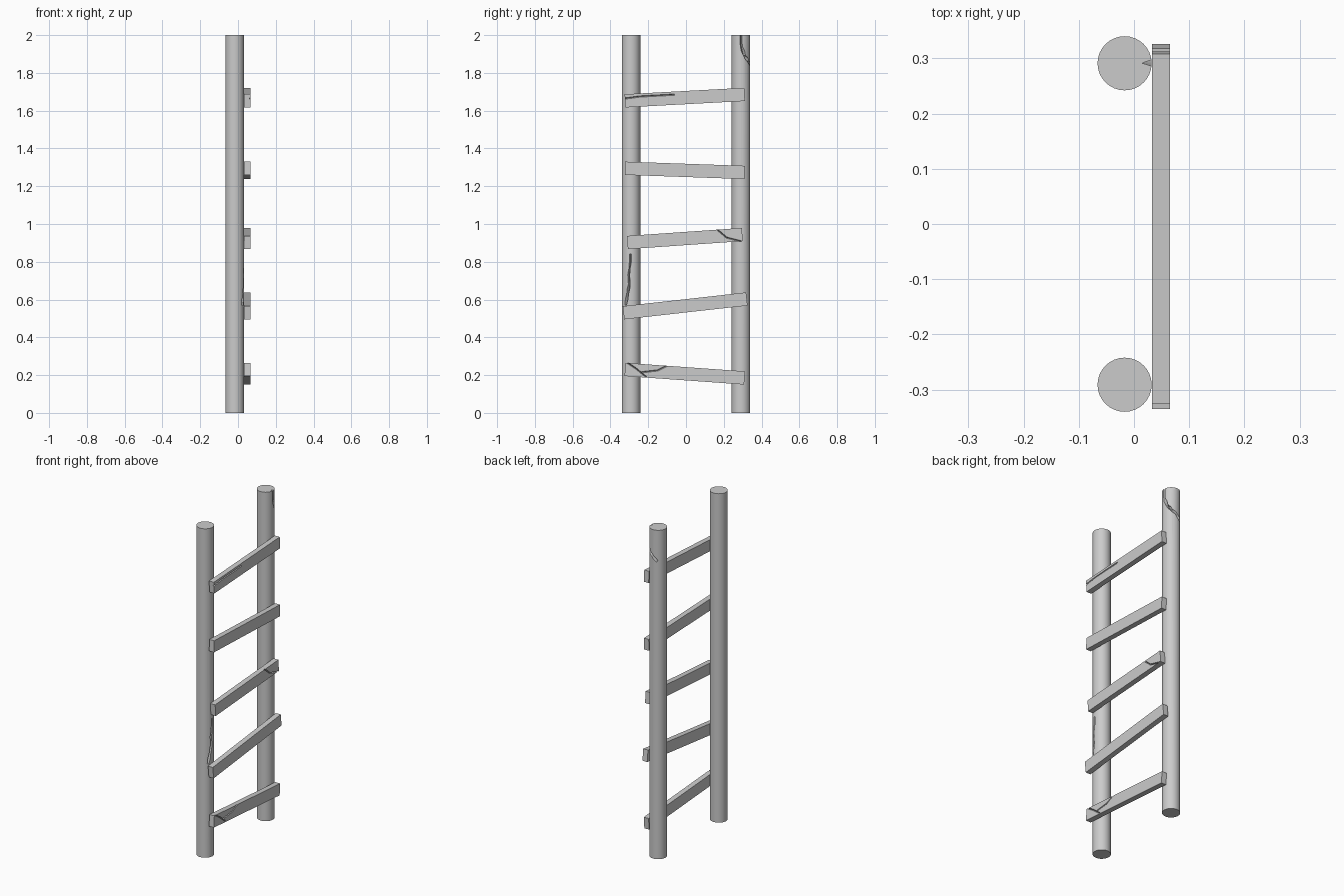
import bpy, bmesh, math
from mathutils import Vector, Matrix

cube = bpy.data.objects.get("Cube")
if cube:
    bpy.data.objects.remove(cube, do_unlink=True)

POLE_X, POLE_Y, POLE_R = -0.017, 0.291, 0.049
RUNG_BACK, RUNG_FACE, RUNG_H = 0.033, 0.065, 0.07

grey = bpy.data.materials.new("weathered_grey")
grey.use_nodes = True
grey.diffuse_color = (0.6, 0.6, 0.6, 1)
grey.node_tree.nodes["Principled BSDF"].inputs["Base Color"].default_value = (0.6, 0.6, 0.6, 1)


def make_object(name, bm):
    bmesh.ops.recalc_face_normals(bm, faces=bm.faces)
    mesh = bpy.data.meshes.new(name)
    bm.to_mesh(mesh)
    bm.free()
    mesh.materials.append(grey)
    obj = bpy.data.objects.new(name, mesh)
    bpy.context.collection.objects.link(obj)
    return obj


def carve_crack(target, path, width, depth):
    """Cut a V groove along (surface point, outward normal) pairs."""
    bm = bmesh.new()
    rings = []
    for i, (p, n) in enumerate(path):
        along = path[min(i + 1, len(path) - 1)][0] - path[max(i - 1, 0)][0]
        side = n.cross(along).normalized() * width
        rings.append([bm.verts.new(c) for c in
                      (p - n * depth, p + n * depth + side, p + n * depth - side)])
    for a, b in zip(rings, rings[1:]):
        for k in range(3):
            m = (k + 1) % 3
            bm.faces.new((a[k], a[m], b[m], b[k]))
    bm.faces.new(rings[0])
    bm.faces.new(rings[-1])
    bmesh.ops.triangulate(bm, faces=bm.faces)
    cutter = make_object(target.name + "_crack_cutter", bm)
    cutter.hide_render = True
    cutter.hide_set(True)
    mod = target.modifiers.new("crack", "BOOLEAN")
    mod.operation = "DIFFERENCE"
    mod.solver = "EXACT"
    mod.object = cutter
    bpy.context.view_layer.objects.active = target
    bpy.ops.object.modifier_apply(modifier=mod.name)
    bpy.data.objects.remove(cutter, do_unlink=True)


def make_pole(name, y, crack):
    bm = bmesh.new()
    bmesh.ops.create_cone(bm, cap_ends=True, segments=32, radius1=POLE_R, radius2=POLE_R,
                          depth=2, matrix=Matrix.Translation((POLE_X, y, 1)))
    pole = make_object(name, bm)
    path = []
    for angle, z in crack:
        n = Vector((math.cos(math.radians(angle)), math.sin(math.radians(angle)), 0))
        path.append((Vector((POLE_X, y, z)) + n * POLE_R, n))
    carve_crack(pole, path, 0.011, 0.017)
    bpy.ops.object.select_all(action="DESELECT")
    pole.select_set(True)
    bpy.context.view_layer.objects.active = pole
    bpy.ops.object.shade_smooth_by_angle(angle=math.radians(30))


def make_rung(name, start, end, cracks):
    a, b = Vector((0, *start)), Vector((0, *end))
    mid, span = (a + b) / 2, b - a
    bm = bmesh.new()
    bmesh.ops.create_cube(bm, size=1)
    bmesh.ops.scale(bm, vec=(RUNG_FACE - RUNG_BACK, span.length, RUNG_H), verts=bm.verts)
    bmesh.ops.rotate(bm, matrix=Matrix.Rotation(math.atan2(span.z, span.y), 3, "X"),
                     verts=bm.verts)
    bmesh.ops.translate(bm, vec=((RUNG_BACK + RUNG_FACE) / 2, mid.y, mid.z), verts=bm.verts)
    rung = make_object(name, bm)
    for crack in cracks:
        path = [(Vector((RUNG_FACE, y, z)), Vector((1, 0, 0))) for y, z in crack]
        carve_crack(rung, path, 0.007, 0.008)


# Upright poles, each with one split in the wood
make_pole("front_pole", -POLE_Y,
          [(-3, 0.84), (-4, 0.8), (-15, 0.73), (-11, 0.68), (-22, 0.63), (-36, 0.57)])
make_pole("back_pole", POLE_Y,
          [(0, 2.02), (2, 1.94), (24, 1.89), (53, 1.86), (85, 1.84), (118, 1.81)])

# Crooked rungs nailed across the poles: ends (y, z) and cracks on the outer face
rungs = [
    ((-0.323, 0.23), (0.31, 0.185),
     [[(-0.325, 0.275), (-0.265, 0.235), (-0.21, 0.19)],
      [(-0.235, 0.215), (-0.15, 0.225), (-0.09, 0.255)]]),
    ((-0.331, 0.53), (0.322, 0.603), []),
    ((-0.31, 0.902), (0.298, 0.944), [[(0.16, 0.975), (0.215, 0.928), (0.295, 0.907)]]),
    ((-0.323, 1.295), (0.31, 1.273), []),
    ((-0.323, 1.652), (0.31, 1.686), [[(-0.34, 1.662), (-0.245, 1.675), (-0.06, 1.685)]]),
]
for i, (start, end, cracks) in enumerate(rungs, 1):
    make_rung(f"rung_{i}", start, end, cracks)
